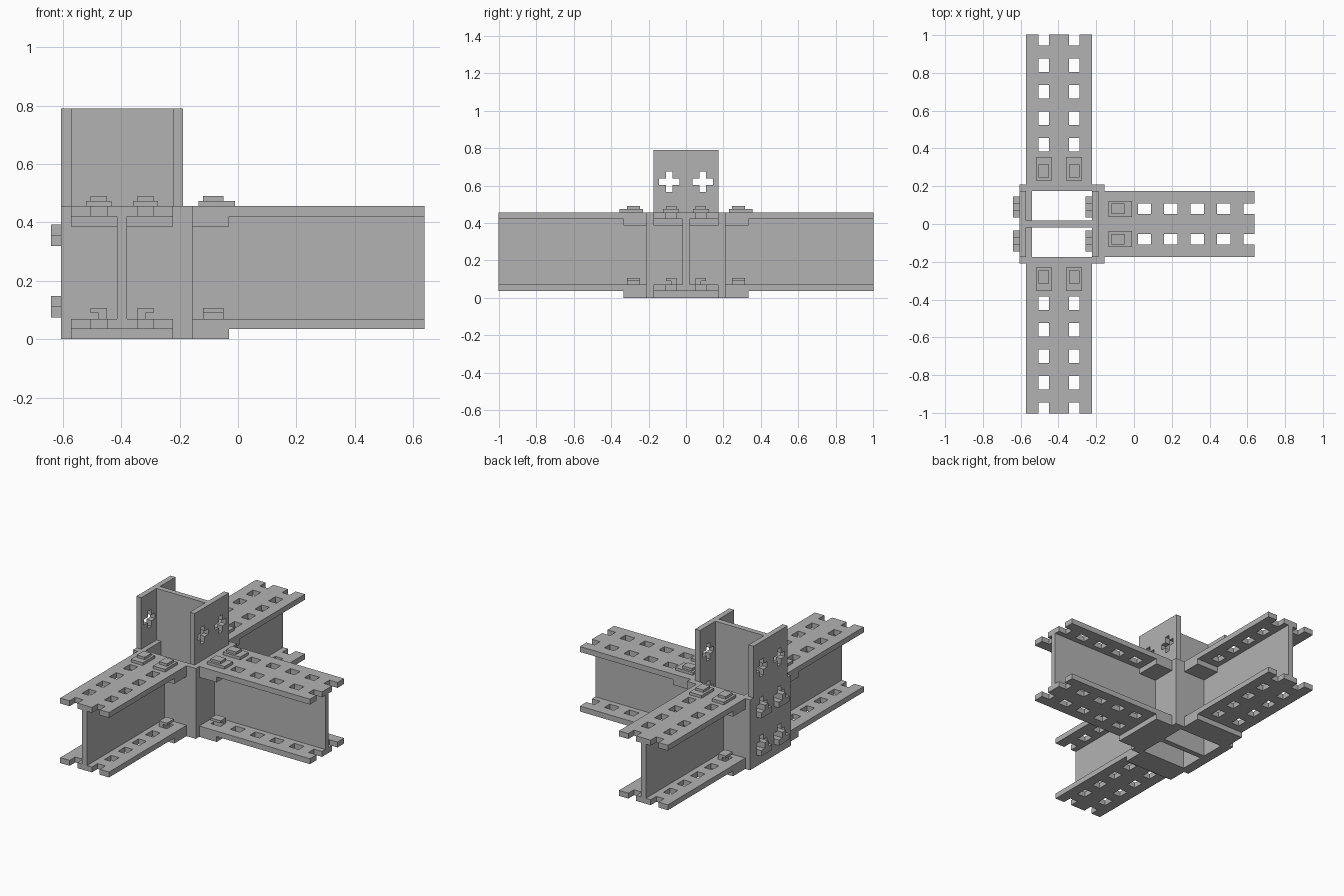
import bpy, bmesh
from math import radians
from mathutils import Matrix, Vector

if "Cube" in bpy.data.objects:
    bpy.data.objects.remove(bpy.data.objects["Cube"], do_unlink=True)

grey = bpy.data.materials.new("plain grey")
grey.use_nodes = True
grey.diffuse_color = (0.45, 0.45, 0.45, 1)
grey.node_tree.nodes["Principled BSDF"].inputs["Base Color"].default_value = grey.diffuse_color


def finish(name, bm, matrix):
    bmesh.ops.transform(bm, matrix=matrix, verts=bm.verts)
    bmesh.ops.recalc_face_normals(bm, faces=bm.faces)
    mesh = bpy.data.meshes.new(name)
    bm.to_mesh(mesh)
    bm.free()
    mesh.materials.append(grey)
    obj = bpy.data.objects.new(name, mesh)
    bpy.context.collection.objects.link(obj)


def box(name, x, y, z, matrix=Matrix()):
    """Box from three (low, high) ranges."""
    bm = bmesh.new()
    bmesh.ops.create_cube(bm, size=1)
    for v in bm.verts:
        v.co = Vector(r[0] + (c + 0.5) * (r[1] - r[0]) for r, c in zip((x, y, z), v.co))
    finish(name, bm, matrix)


def plate(name, us, vs, is_hole, thickness, matrix):
    """Plate made of grid cells, with the hole cells left out."""
    bm = bmesh.new()
    us, vs = sorted(us), sorted(vs)
    grid = [[bm.verts.new((u, v, 0)) for v in vs] for u in us]
    for i in range(len(us) - 1):
        for j in range(len(vs) - 1):
            if not is_hole((us[i] + us[i + 1]) / 2, (vs[j] + vs[j + 1]) / 2):
                bm.faces.new((grid[i][j], grid[i + 1][j], grid[i + 1][j + 1], grid[i][j + 1]))
    out = bmesh.ops.extrude_face_region(bm, geom=bm.faces[:])
    top = [g for g in out["geom"] if isinstance(g, bmesh.types.BMVert)]
    bmesh.ops.translate(bm, verts=top, vec=(0, 0, thickness))
    bmesh.ops.delete(bm, geom=[v for v in bm.verts if not v.link_faces], context="VERTS")
    finish(name, bm, matrix)


T = 0.035          # wall thickness
HALF = 0.175       # half width of every beam
TOP = 0.456        # top of the horizontal beams
WEB = 0.0175
MID = -0.397       # column centre in x

# Horizontal beams, each with its brackets and fasteners
LENGTH = 0.793
ROWS = [0.07 + 0.14 * k for k in range(6)]
HOLE_U, HOLE_V, ROW_V = 0.035, 0.028, 0.08


def in_slot(u, v):
    return abs(abs(v) - ROW_V) < HOLE_V and any(abs(u - r) < HOLE_U for r in ROWS)


def beam(side, matrix):
    us = [0, LENGTH] + [r + s * HOLE_U for r in ROWS for s in (-1, 1) if r + s * HOLE_U < LENGTH]
    vs = [s * v for s in (-1, 1) for v in (HALF, ROW_V + HOLE_V, ROW_V - HOLE_V)]
    for level, z in (("lower", T), ("upper", TOP - T)):
        plate(f"{side}_{level}_flange", us, vs, in_slot, T, matrix @ Matrix.Translation((0, 0, z)))
    box(f"{side}_web", (0, LENGTH), (-WEB, WEB), (2 * T, TOP - T), matrix)
    box(f"{side}_lower_bracket", (-0.01, 0.125), (-HALF, HALF), (0, T), matrix)
    for s in (-1, 1):
        def span(a, b):
            return tuple(sorted((s * a, s * b)))
        box(f"{side}_upper_bracket", (-0.01, 0.125), span(WEB, HALF), (TOP - 2 * T, TOP - T), matrix)
        # Pin through the upper flange
        v0, v1 = ROW_V - HOLE_V, ROW_V + HOLE_V
        u = (ROWS[0] - HOLE_U, ROWS[0] + HOLE_U)
        box(f"{side}_pin_head", (0.02, 0.145), span(ROW_V - 0.043, ROW_V + 0.043), (TOP, TOP + 0.018), matrix)
        box(f"{side}_pin_cap", u, span(v0, v1), (TOP + 0.018, TOP + 0.034), matrix)
        box(f"{side}_pin_shaft", u, span(v0, v1), (TOP - T, TOP), matrix)
        # Hook through the lower flange
        box(f"{side}_hook_stem", u, span(v0, ROW_V), (T, 0.09), matrix)
        box(f"{side}_hook_bar", u, span(v0, v1), (0.09, 0.106), matrix)


for side, x, y, angle in (("left", -0.155, 0, 0), ("back", MID, 0.21, 90), ("front", MID, -0.21, -90)):
    beam(side, Matrix.Translation((x, y, 0)) @ Matrix.Rotation(radians(angle), 4, "Z"))

# Upright column with cross-shaped holes in both flanges
HEIGHT = 0.79
CROSS_Z = (0.13, 0.375, 0.62)
CROSS_Y, ARM, THIN = 0.09, 0.055, 0.018


def in_cross(y, z):
    dy = abs(abs(y) - CROSS_Y)
    dz = min(abs(z - c) for c in CROSS_Z)
    return min(dy, dz) < THIN and max(dy, dz) < ARM


offsets = (-ARM, -THIN, THIN, ARM)
ys = [-HALF, HALF] + [s * CROSS_Y + d for s in (-1, 1) for d in offsets]
zs = [0, HEIGHT] + [c + d for c in CROSS_Z for d in offsets]
upright = Matrix(((0, 0, 1, 0), (1, 0, 0, 0), (0, 1, 0, 0), (0, 0, 0, 1)))
RIGHT_X, LEFT_X = -0.606, -0.223
for name, x in (("column_right_flange", RIGHT_X), ("column_left_flange", LEFT_X)):
    plate(name, ys, zs, in_cross, T, Matrix.Translation((x, 0, 0)) @ upright)
box("column_web", (RIGHT_X + T, LEFT_X), (-WEB, WEB), (0, HEIGHT))

# Sleeve walls around the column foot
for s, name in ((-1, "front"), (1, "back")):
    box(f"sleeve_{name}_wall", (RIGHT_X, -0.155), sorted((s * HALF, s * 0.21)), (0, TOP))
    box(f"sleeve_inner_{name}_plate", (RIGHT_X + T, -0.54), sorted((s * WEB, s * HALF)), (0, TOP))
box("sleeve_left_wall", (LEFT_X + T, -0.155), (-HALF, HALF), (0, TOP))

# T-shaped clips that slide down into the cross holes
for x in (RIGHT_X, LEFT_X):
    for c in CROSS_Z[:2]:
        for y in (-CROSS_Y, CROSS_Y):
            box("clip_bar", (x - T, x), (y - ARM, y + ARM), (c - ARM, c - THIN))
            box("clip_neck", (x - T, x), (y - THIN, y + THIN), (c - THIN, c + THIN))
            box("clip_shaft", (x, x + T), (y - THIN, y + THIN), (c - ARM, c + THIN))
